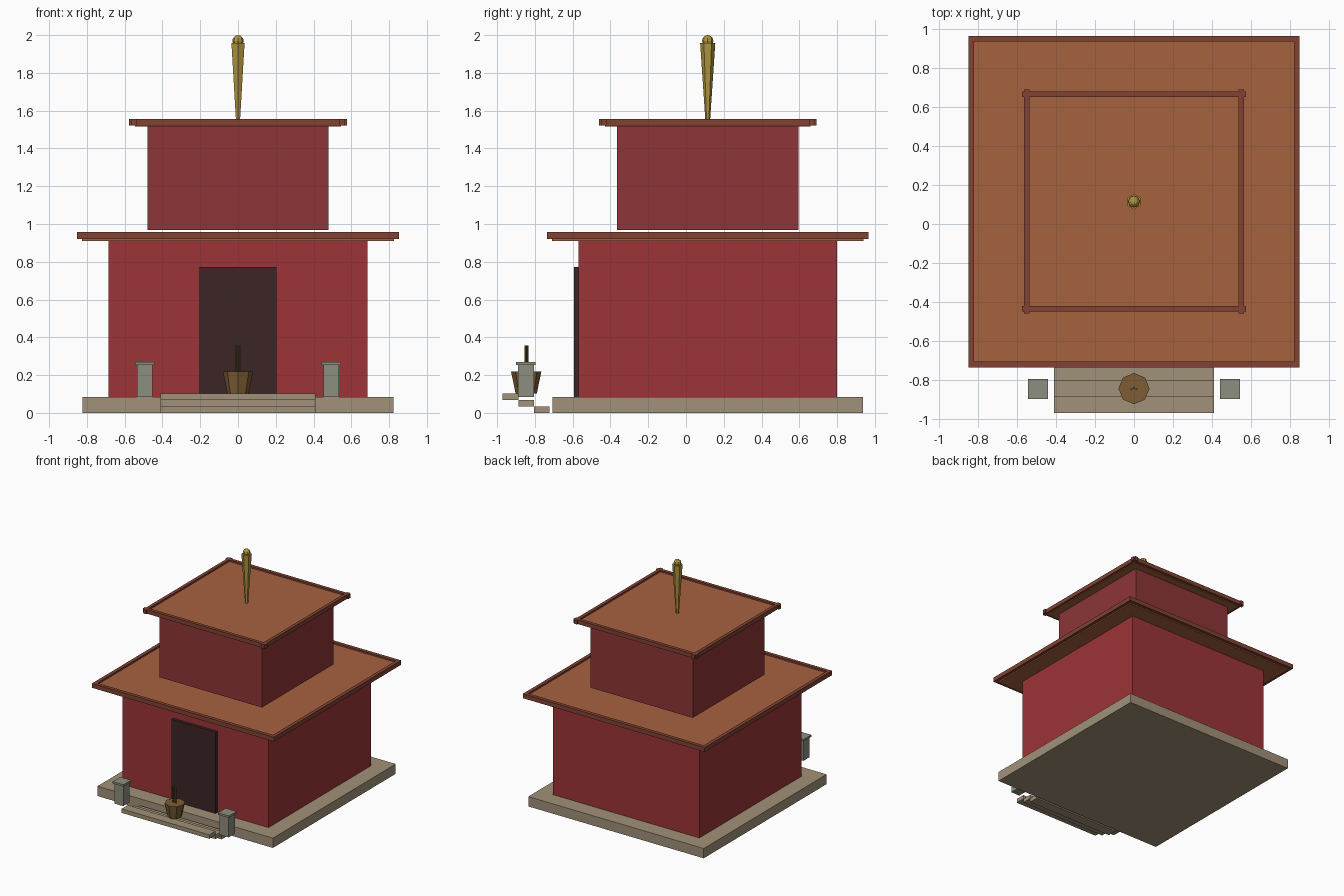
import bpy, math

if "Cube" in bpy.data.objects:
    bpy.data.objects.remove(bpy.data.objects["Cube"])

CY = 0.115  # centre of the building in y


def mat(name, r, g, b):
    m = bpy.data.materials.new(name)
    m.diffuse_color = [(c / 255) ** 2.2 for c in (r, g, b)] + [1]
    m.use_nodes = True
    m.node_tree.nodes["Principled BSDF"].inputs["Base Color"].default_value = m.diffuse_color
    return m


STONE = mat("stone", 160, 144, 120)
GREY = mat("post_stone", 140, 141, 127)
RED = mat("red_plaster", 155, 55, 58)
RED2 = mat("upper_plaster", 140, 56, 58)
TILE = mat("roof_tile", 165, 98, 65)
TRIM = mat("trim", 128, 68, 54)
DARK = mat("door_wood", 62, 42, 42)
GOLD = mat("gold", 175, 148, 65)
BRONZE = mat("bronze", 125, 94, 55)
STICK = mat("incense", 108, 90, 48)


def finish(name, m):
    ob = bpy.context.object
    ob.name = name
    ob.data.materials.append(m)
    return ob


def box(name, x, y, z, m):
    """Box from (min, max) pairs."""
    bpy.ops.mesh.primitive_cube_add(size=1, location=[sum(p) / 2 for p in (x, y, z)])
    bpy.context.object.scale = [p[1] - p[0] for p in (x, y, z)]
    bpy.ops.object.transform_apply(location=False, rotation=False)
    return finish(name, m)


def square(name, half, z, m):
    return box(name, (-half, half), (CY - half, CY + half), z, m)


def cone(name, x, y, z, r0, r1, sides, m):
    bpy.ops.mesh.primitive_cone_add(vertices=sides, radius1=r0, radius2=r1,
                                    depth=z[1] - z[0], location=(x, y, sum(z) / 2))
    return finish(name, m)


def rim(name, centre, length, width, z):
    """Four edge bars around a roof."""
    w = width / 2
    for s, side in ((-1, "a"), (1, "b")):
        c = s * centre
        box(f"{name}_x_{side}", (-length, length), (CY + c - w, CY + c + w), z, TRIM)
        box(f"{name}_y_{side}", (c - w, c + w), (CY - length, CY + length), z, TRIM)


# plinth and two storeys
square("plinth", 0.822, (0, 0.083), STONE)
square("lower_walls", 0.685, (0.083, 0.915), RED)
square("lower_roof", 0.825, (0.91, 0.943), TILE)
rim("lower_roof_rim", 0.837, 0.852, 0.03, (0.92, 0.957))
square("upper_walls", 0.48, (0.967, 1.517), RED2)
square("upper_roof", 0.545, (1.515, 1.543), TILE)
rim("upper_roof_rim", 0.551, 0.576, 0.028, (1.522, 1.557))

# finial
cone("finial_spire", 0, CY, (1.54, 1.957), 0.012, 0.04, 6, GOLD)
bpy.ops.mesh.primitive_uv_sphere_add(segments=8, ring_count=6, radius=0.03,
                                     location=(0, CY, 1.97))
finish("finial_ball", GOLD)

# door and steps
box("door", (-0.205, 0.205), (-0.594, -0.565), (0.083, 0.772), DARK)
for i in range(3):
    y = -0.722 - 0.083 * i
    box(f"step_{i}", (-0.411, 0.411), (y - 0.083, y), (0.034 * i, 0.034 * (i + 1)), STONE)

# gate posts with caps
for s, side in ((-1, "left"), (1, "right")):
    x, y = s * 0.494, -0.848
    box(f"post_{side}", (x - 0.042, x + 0.042), (y - 0.042, y + 0.042), (0.083, 0.255), GREY)
    box(f"post_cap_{side}", (x - 0.051, x + 0.051), (y - 0.051, y + 0.051), (0.253, 0.27), GREY)

# incense burner
cone("burner", 0, -0.846, (0.102, 0.218), 0.056, 0.08, 8, BRONZE)
for i in (-1, 0, 1):
    cone(f"incense_{i + 1}", i * 0.012, -0.849 + 0.008 * (i == 0), (0.21, 0.358),
         0.006, 0.006, 6, STICK)
